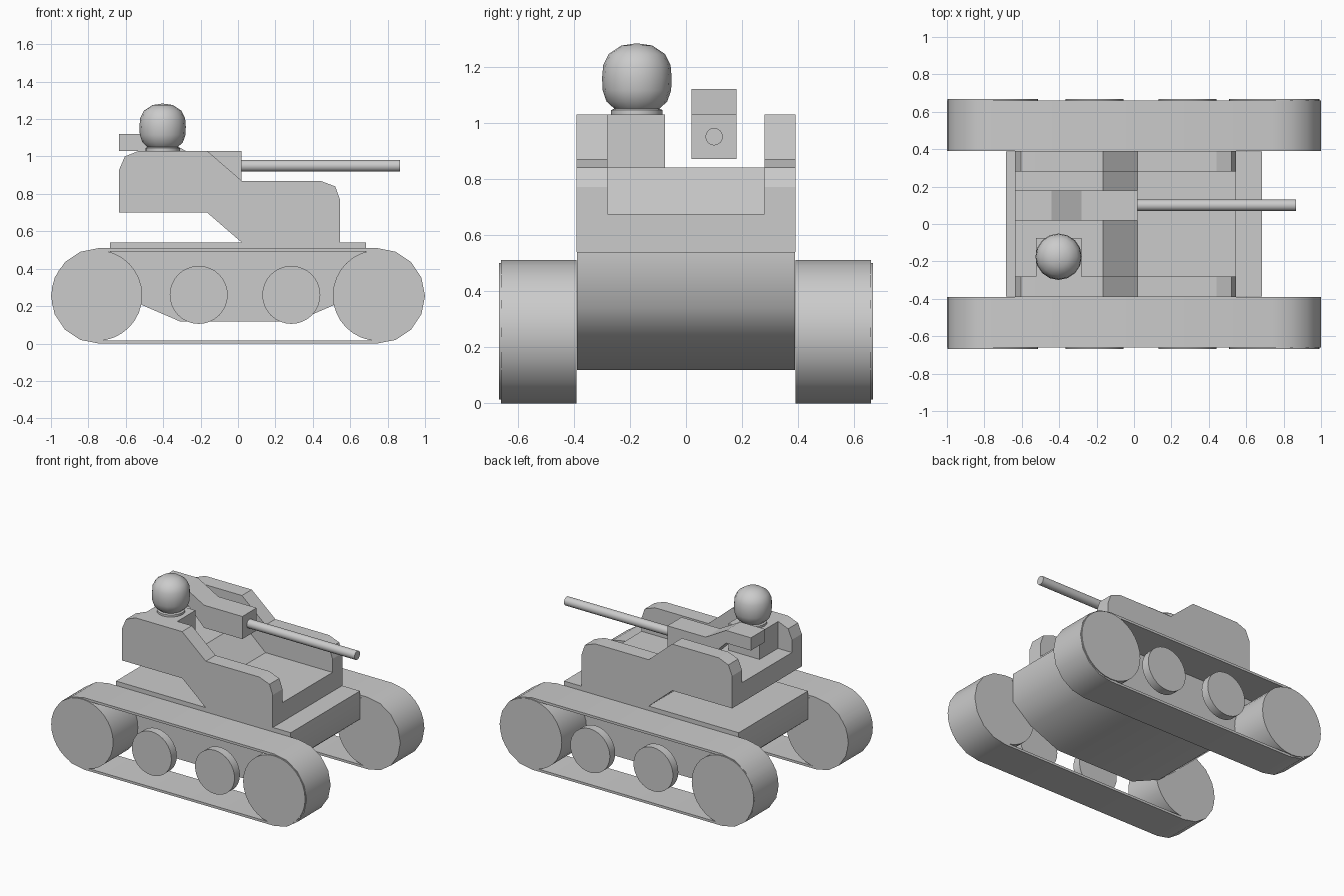
import bpy, bmesh, math
from mathutils import Matrix

if "Cube" in bpy.data.objects:
    bpy.data.objects.remove(bpy.data.objects["Cube"])


def finish(name, bm, smooth=30):
    bmesh.ops.recalc_face_normals(bm, faces=bm.faces)
    me = bpy.data.meshes.new(name)
    bm.to_mesh(me)
    bm.free()
    ob = bpy.data.objects.new(name, me)
    bpy.context.collection.objects.link(ob)
    if smooth:
        bpy.ops.object.select_all(action='DESELECT')
        ob.select_set(True)
        bpy.context.view_layer.objects.active = ob
        bpy.ops.object.shade_smooth_by_angle(angle=math.radians(smooth))
    return ob


def extrude_profile(name, pts, y0, y1, smooth=0):
    """Extrude an (x, z) outline from y0 to y1."""
    bm = bmesh.new()
    face = bm.faces.new([bm.verts.new((x, y0, z)) for x, z in pts])
    ext = bmesh.ops.extrude_face_region(bm, geom=[face])
    moved = [v for v in ext['geom'] if isinstance(v, bmesh.types.BMVert)]
    bmesh.ops.translate(bm, verts=moved, vec=(0, y1 - y0, 0))
    return finish(name, bm, smooth)


def cylinder(name, centre, radius, depth, axis, sides=32):
    rot = Matrix.Rotation(math.pi / 2, 4, 'X' if axis == 'Y' else 'Y')
    bm = bmesh.new()
    bmesh.ops.create_cone(bm, cap_ends=True, segments=sides, radius1=radius,
                          radius2=radius, depth=depth,
                          matrix=Matrix.Translation(centre) @ rot)
    return finish(name, bm)


def stadium(half, r, zc, n=8):
    """Belt outline: two half circles joined by straight runs."""
    pts = []
    for cx, start in ((half, -90), (-half, 90)):
        for i in range(n + 1):
            a = math.radians(start + 180 * i / n)
            pts.append((cx + r * math.cos(a), zc + r * math.sin(a)))
    return pts


def track_belt(name, y0, y1):
    outer, inner = stadium(0.745, 0.255, 0.255), stadium(0.745, 0.238, 0.255)
    bm = bmesh.new()
    rings = [[bm.verts.new((x, y, z)) for x, z in p]
             for p, y in ((outer, y0), (outer, y1), (inner, y1), (inner, y0))]
    n = len(outer)
    for k in range(4):
        a, b = rings[k], rings[(k + 1) % 4]
        for i in range(n):
            j = (i + 1) % n
            bm.faces.new((a[i], a[j], b[j], b[i]))
    return finish(name, bm)


# Side plate outline, low at the front and overhanging at the rear
PLATE = [(-0.635, 0.70), (-0.165, 0.70), (0.02, 0.54), (0.545, 0.54),
         (0.545, 0.77), (0.52, 0.84), (0.44, 0.87), (0.02, 0.87),
         (-0.165, 1.03), (-0.53, 1.03), (-0.605, 1.0), (-0.635, 0.93)]

# Running gear and side plates on both sides
for side, s in (("front", -1), ("back", 1)):
    track_belt(f"track_belt_{side}", s * 0.39, s * 0.66)
    for x in (-0.755, 0.75):
        cylinder(f"drive_wheel_{side}", (x, s * 0.5285, 0.257), 0.243, 0.277, 'Y')
    for x in (-0.21, 0.285):
        cylinder(f"road_wheel_{side}", (x, s * 0.637, 0.26), 0.155, 0.06, 'Y')
    extrude_profile(f"side_plate_{side}", PLATE, s * 0.28, s * 0.39)

# Hull with rounded belly
hull_half = [(0.31, 0.118), (0.535, 0.215), (0.685, 0.34), (0.685, 0.54)]
extrude_profile("hull", hull_half + [(-x, z) for x, z in reversed(hull_half)],
                -0.388, 0.388, 60)

# Stepped cabin floor between the side plates
extrude_profile("cabin_floor",
                [(-0.635, 0.70), (-0.165, 0.70), (0.02, 0.54), (0.545, 0.54),
                 (0.545, 0.675), (0.02, 0.675), (-0.165, 0.84), (-0.635, 0.84)],
                -0.28, 0.28)

# Gun breech and barrel
extrude_profile("gun_breech",
                [(-0.635, 1.03), (-0.44, 1.03), (-0.28, 0.87), (0.02, 0.87),
                 (0.02, 1.03), (-0.28, 1.03), (-0.44, 1.12), (-0.635, 1.12)],
                0.02, 0.18)
cylinder("gun_barrel", (0.4425, 0.10, 0.95), 0.031, 0.845, 'X', 16)

# Gunner: block body and a turned head with neck
extrude_profile("gunner_body",
                [(-0.525, 0.84), (-0.28, 0.84), (-0.28, 1.03), (-0.525, 1.03)],
                -0.28, -0.075)
bm = bmesh.new()
profile = [(0, 1.02), (0.092, 1.02), (0.092, 1.045), (0.08, 1.05), (0.108, 1.075),
           (0.122, 1.115), (0.124, 1.16), (0.12, 1.205), (0.1, 1.245),
           (0.055, 1.275), (0, 1.283)]
verts = [bm.verts.new((r, 0, z)) for r, z in profile]
edges = [bm.edges.new(e) for e in zip(verts, verts[1:])]
bmesh.ops.spin(bm, geom=verts + edges, cent=(0, 0, 0), axis=(0, 0, 1),
               angle=2 * math.pi, steps=16)
bmesh.ops.remove_doubles(bm, verts=bm.verts, dist=0.0005)
bmesh.ops.translate(bm, verts=bm.verts, vec=(-0.403, -0.175, 0))
finish("gunner_head", bm, 50)
